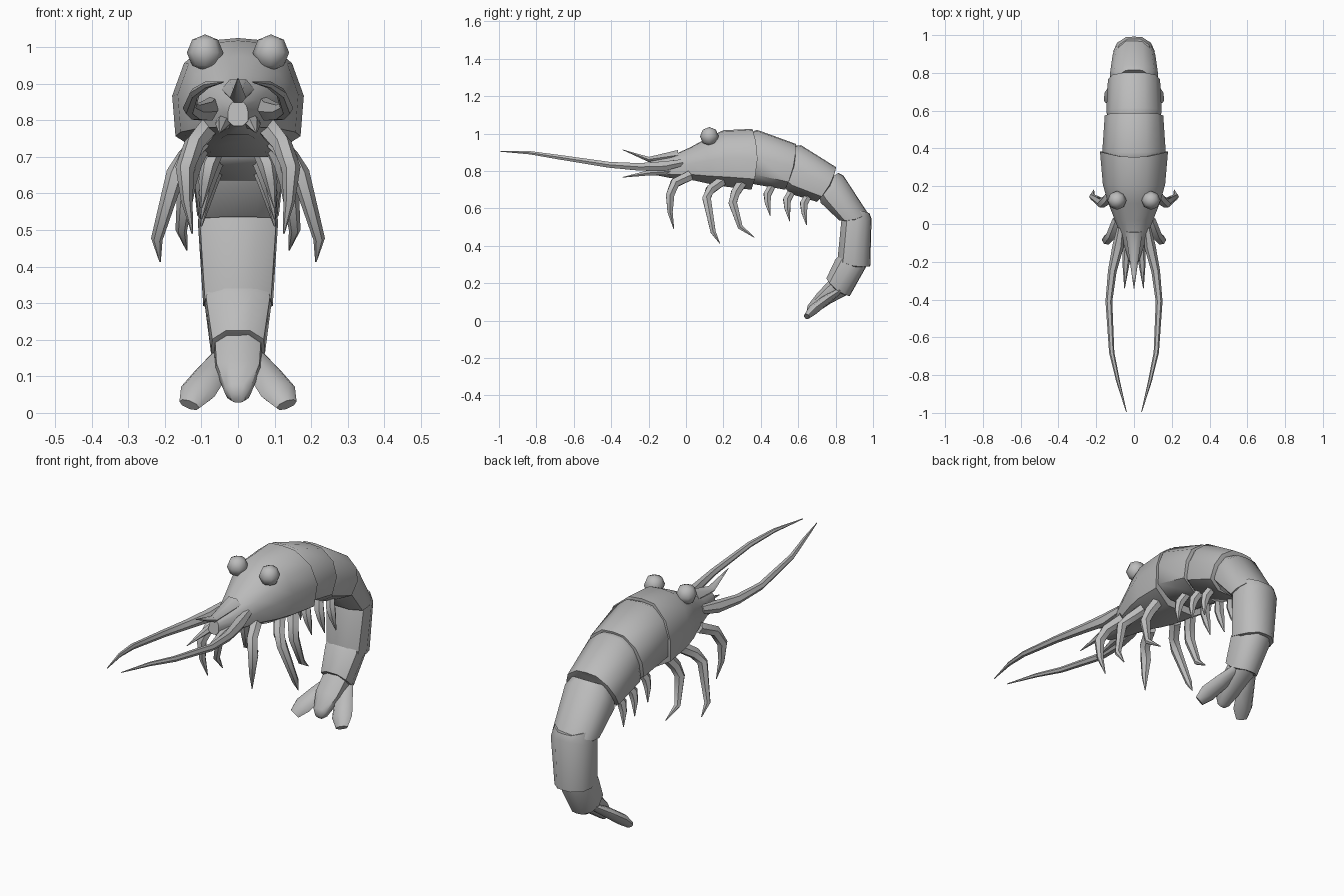
import bpy, bmesh, math
from mathutils import Vector

cube = bpy.data.objects.get("Cube")
if cube:
    bpy.data.objects.remove(cube, do_unlink=True)

grey = bpy.data.materials.new("shell_grey")
grey.use_nodes = True
colour = (0.5, 0.5, 0.5, 1)
grey.diffuse_color = colour
grey.node_tree.nodes["Principled BSDF"].inputs["Base Color"].default_value = colour

# Half cross-section of the shell, from the back ridge round to the belly
HALF = [(0, 1), (0.4, 0.96), (0.82, 0.58), (1, 0.03), (0.95, -0.65), (0.45, -1)]
SECTION = HALF + [(-x, h) for x, h in HALF[:0:-1]]


def finish(name, rings, mirrored=False, angle=48):
    """Skin a list of equal rings, cap both ends and shade the result."""
    bm = bmesh.new()
    loops = [[bm.verts.new(p) for p in ring] for ring in rings]
    n = len(loops[0])
    for a, b in zip(loops, loops[1:]):
        for i in range(n):
            j = (i + 1) % n
            bm.faces.new((a[i], a[j], b[j], b[i]))
    bm.faces.new(loops[0])
    bm.faces.new(loops[-1])
    bmesh.ops.recalc_face_normals(bm, faces=bm.faces)
    mesh = bpy.data.meshes.new(name)
    bm.to_mesh(mesh)
    bm.free()
    mesh.materials.append(grey)
    obj = bpy.data.objects.new(name, mesh)
    bpy.context.collection.objects.link(obj)
    smooth(obj, angle)
    if mirrored:
        obj.modifiers.new("Mirror", "MIRROR")
    return obj


def smooth(obj, angle):
    bpy.ops.object.select_all(action="DESELECT")
    obj.select_set(True)
    bpy.context.view_layer.objects.active = obj
    bpy.ops.object.shade_smooth_by_angle(angle=math.radians(angle))


def shell_ring(back, belly, width, bow=0.0, scale=1.0):
    """Shell section between a back point and a belly point, both (y, z)."""
    t, b = Vector((0, *back)), Vector((0, *belly))
    mid, up = (t + b) / 2, (t - b) / 2
    along = up.cross(Vector((1, 0, 0))).normalized()
    return [mid + up * h * scale + Vector((x * width * scale, 0, 0))
            + along * bow * (1 - h * h) for x, h in SECTION]


def limb(name, path, radii, flat=1.0, sides=6, mirrored=True):
    """Tapering limb through the path; flat scales its thickness."""
    pts = [Vector(p) for p in path]
    rings = []
    for i, (p, r) in enumerate(zip(pts, radii)):
        t = (pts[min(i + 1, len(pts) - 1)] - pts[max(i - 1, 0)]).normalized()
        side = Vector((1, 0, 0))
        side = (side - t * side.dot(t)).normalized()
        up = t.cross(side)
        turns = [math.tau * k / sides for k in range(sides)]
        rings.append([p + side * r * math.cos(a) + up * r * flat * math.sin(a)
                      for a in turns])
    return finish(name, rings, mirrored, 50)


# Carapace, from the mouth to the bowed rear rim
head = [((-0.19, 0.855), (-0.20, 0.785), 0.028),
        ((-0.08, 0.88), (-0.07, 0.76), 0.065),
        ((0.02, 0.925), (0.04, 0.75), 0.105),
        ((0.11, 0.975), (0.13, 0.73), 0.14),
        ((0.20, 1.018), (0.22, 0.715), 0.165),
        ((0.355, 1.025), (0.35, 0.70), 0.18, 0.03)]
rings = [shell_ring(*r) for r in head]
rings.append(shell_ring(*head[-1], scale=0.86))
finish("carapace", rings)

# Abdomen plates: front back/belly, rear back/belly, front and rear widths
plates = [((0.38, 1.02), (0.36, 0.73), (0.587, 0.945), (0.53, 0.70), 0.168, 0.155),
          ((0.615, 0.938), (0.55, 0.68), (0.803, 0.82), (0.70, 0.635), 0.147, 0.138),
          ((0.842, 0.775), (0.72, 0.63), (0.972, 0.575), (0.82, 0.535), 0.128, 0.112),
          ((0.992, 0.545), (0.83, 0.53), (0.985, 0.29), (0.81, 0.325), 0.11, 0.095),
          ((0.97, 0.30), (0.80, 0.33), (0.875, 0.13), (0.75, 0.225), 0.092, 0.074)]
for i, (fb, fv, rb, rv, fw, rw) in enumerate(plates):
    front = shell_ring(fb, fv, fw, 0.012)
    rear = shell_ring(rb, rv, rw, 0.015)
    tuck = shell_ring(fb, fv, fw, -0.02, 0.85)
    inner = shell_ring(rb, rv, rw, 0.02, 0.85)
    # Pull the front lip under the plate ahead
    step = (Vector((0, *fb)) - Vector((0, *rb))).normalized() * 0.03
    finish(f"abdomen_plate_{i + 1}", [[p + step for p in tuck], front, rear, inner])

# Tail centre and side fins
finish("tail_centre", [shell_ring((0.865, 0.14), (0.765, 0.215), 0.066),
                       shell_ring((0.77, 0.09), (0.70, 0.145), 0.062),
                       shell_ring((0.68, 0.03), (0.65, 0.08), 0.036),
                       shell_ring((0.66, 0.028), (0.645, 0.05), 0.02)])
limb("tail_fin", [(0.04, 0.82, 0.16), (0.075, 0.74, 0.105), (0.11, 0.68, 0.058),
                  (0.133, 0.645, 0.022)],
     [0.03, 0.046, 0.05, 0.03], 0.55, 8)

# Beak, mouth spikes and long feelers
limb("beak", [(0, -0.04, 0.885), (0, -0.2, 0.862), (0, -0.34, 0.914)],
     [0.045, 0.022, 0.002], 0.7, mirrored=False)
limb("mouth_spike", [(0.03, -0.06, 0.80), (0.042, -0.2, 0.79), (0.05, -0.34, 0.766)],
     [0.03, 0.02, 0.002], 0.8)
limb("feeler", [(0.07, -0.02, 0.845), (0.085, -0.12, 0.825), (0.115, -0.25, 0.822),
                (0.133, -0.41, 0.833), (0.118, -0.68, 0.874), (0.085, -0.83, 0.897),
                (0.04, -0.995, 0.905)],
     [0.02, 0.03, 0.023, 0.018, 0.014, 0.01, 0.002], 1.0)

# Walking legs
legs = {"front": [(0.085, 0.02, 0.775), (0.12, -0.06, 0.735), (0.145, -0.085, 0.67),
                  (0.14, -0.085, 0.58), (0.125, -0.065, 0.49)],
        "middle": [(0.10, 0.19, 0.745), (0.14, 0.13, 0.70), (0.17, 0.11, 0.655),
                   (0.222, 0.145, 0.475), (0.213, 0.18, 0.413)],
        "rear": [(0.10, 0.30, 0.74), (0.125, 0.265, 0.685), (0.14, 0.25, 0.63),
                 (0.155, 0.29, 0.50), (0.14, 0.365, 0.445)]}
for name, path in legs.items():
    limb(f"{name}_leg", path, [0.03, 0.028, 0.026, 0.016, 0.002])

# Swimming legs under the abdomen
for i, (y, z) in enumerate([(0.455, 0.73), (0.56, 0.70), (0.65, 0.68)]):
    limb(f"swimming_leg_{i + 1}",
         [(0.055, y + 0.01, z), (0.08, y - 0.02, z - 0.055),
          (0.09, y - 0.018, z - 0.10), (0.10, y - 0.005, z - 0.17)],
         [0.022, 0.024, 0.018, 0.002])

# Eyes
bm = bmesh.new()
bmesh.ops.create_uvsphere(bm, u_segments=8, v_segments=4, radius=0.05)
bmesh.ops.translate(bm, verts=bm.verts, vec=(0.09, 0.125, 0.985))
mesh = bpy.data.meshes.new("eyes")
bm.to_mesh(mesh)
bm.free()
mesh.materials.append(grey)
eyes = bpy.data.objects.new("eyes", mesh)
bpy.context.collection.objects.link(eyes)
smooth(eyes, 60)
eyes.modifiers.new("Mirror", "MIRROR")
